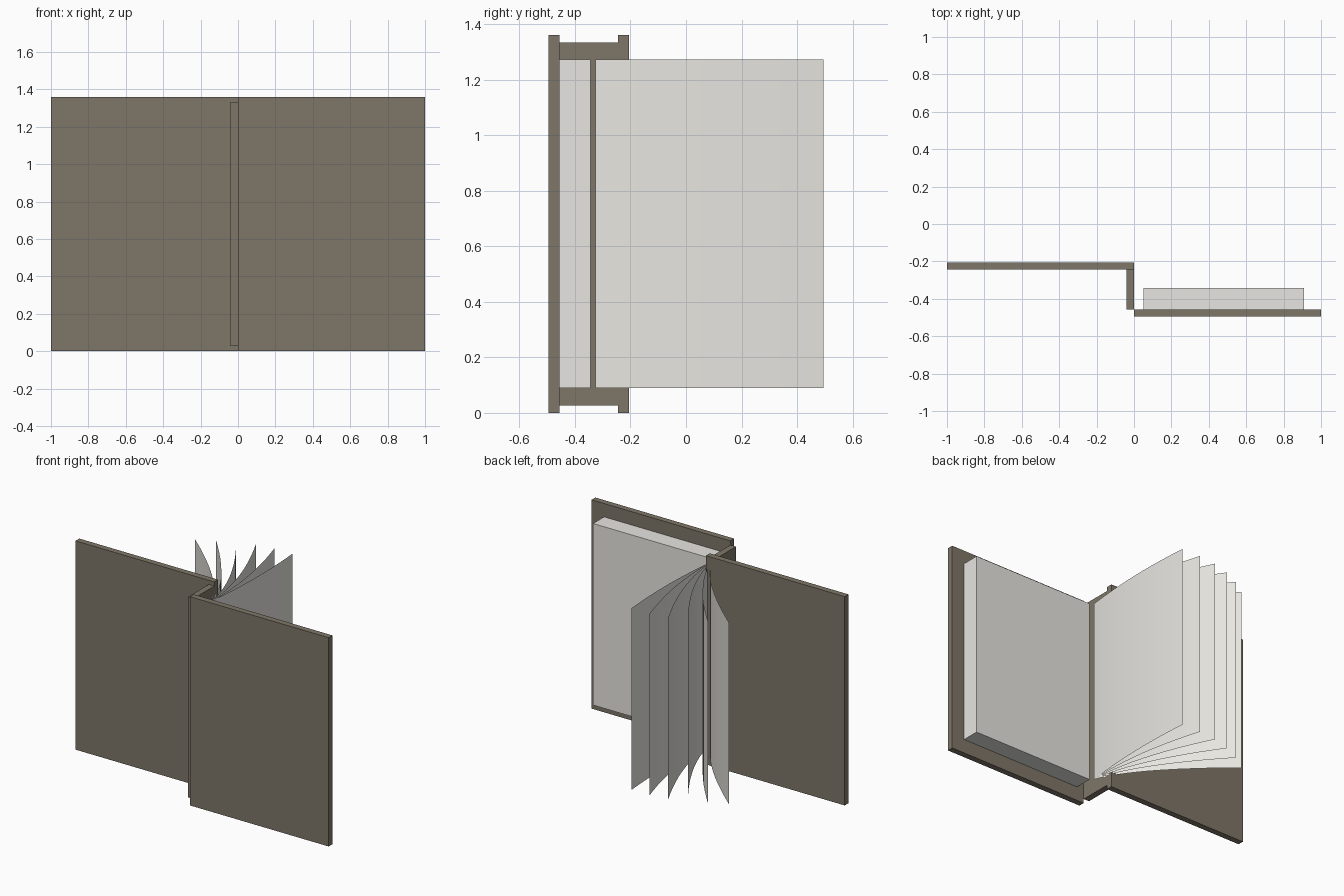
import bpy
from mathutils import Vector

if "Cube" in bpy.data.objects:
    bpy.data.objects.remove(bpy.data.objects["Cube"])


def material(name, color):
    m = bpy.data.materials.new(name)
    m.diffuse_color = (*color, 1)
    m.use_nodes = True
    m.node_tree.nodes["Principled BSDF"].inputs["Base Color"].default_value = m.diffuse_color
    return m


brown = material("cover_brown", (0.21, 0.18, 0.14))
paper = material("paper", (0.80, 0.79, 0.75))


def box(name, x, y, z, mat):
    bpy.ops.mesh.primitive_cube_add(size=1, location=[sum(r) / 2 for r in (x, y, z)])
    o = bpy.context.object
    o.name = name
    o.scale = [r[1] - r[0] for r in (x, y, z)]
    bpy.ops.object.transform_apply(location=False, rotation=False, scale=True)
    o.data.materials.append(mat)


def page(name, start, ctrl, end, z0, z1, n=12):
    # thin sheet: quadratic curve extruded upward
    a, b, c = Vector(start), Vector(ctrl), Vector(end)
    verts = []
    for i in range(n + 1):
        t = i / n
        p = a * (1 - t) ** 2 + b * 2 * t * (1 - t) + c * t * t
        verts += [(p.x, p.y, z0), (p.x, p.y, z1)]
    faces = [(2 * i, 2 * i + 2, 2 * i + 3, 2 * i + 1) for i in range(n)]
    me = bpy.data.meshes.new(name)
    me.from_pydata(verts, [], faces)
    me.materials.append(paper)
    o = bpy.data.objects.new(name, me)
    bpy.context.collection.objects.link(o)
    bpy.context.view_layer.objects.active = o
    bpy.ops.object.select_all(action='DESELECT')
    o.select_set(True)
    bpy.ops.object.shade_smooth_by_angle()


# Hard covers and spine
box("left_cover", (-1, 0), (-0.244, -0.205), (0, 1.36), brown)
box("right_cover", (0, 1), (-0.495, -0.456), (0, 1.36), brown)
box("spine", (-0.04, 0), (-0.456, -0.244), (0.027, 1.333), brown)

# Closed block of pages
box("page_block", (0.05, 0.91), (-0.456, -0.343), (0.09, 1.273), paper)

# Fanned loose pages
ends = [(-0.54, 0.33), (-0.44, 0.40), (-0.33, 0.452),
        (-0.21, 0.485), (-0.085, 0.495), (0.045, 0.495)]
for i, e in enumerate(ends):
    f = i / (len(ends) - 1)
    ctrl = (-0.06 + 0.14 * f, -0.08 + 0.17 * f)
    page(f"loose_page_{i + 1}", (0.03, -0.325), ctrl, e, 0.09, 1.273)
